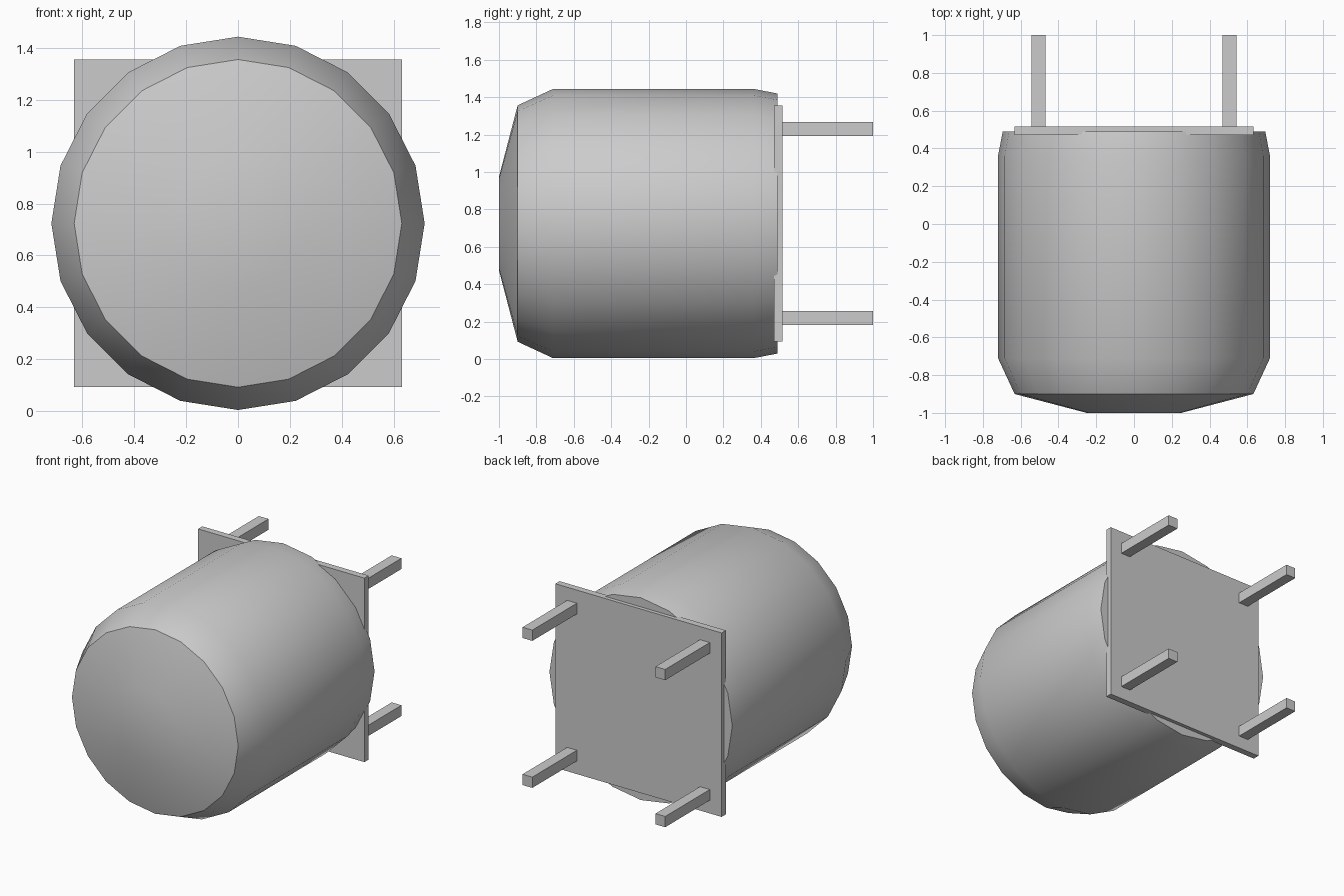
import bpy, math
from mathutils import Matrix

cube = bpy.data.objects.get("Cube")
if cube:
    bpy.data.objects.remove(cube, do_unlink=True)

CZ = 0.724  # height of the body's axis

grey = bpy.data.materials.new("light_grey")
grey.use_nodes = True
colour = (0.6, 0.6, 0.6, 1)
grey.diffuse_color = colour
grey.node_tree.nodes["Principled BSDF"].inputs["Base Color"].default_value = colour


def box(name, centre, size):
    bpy.ops.mesh.primitive_cube_add(size=1, location=centre)
    ob = bpy.context.object
    ob.name = name
    ob.scale = size
    bpy.ops.object.transform_apply(location=False, rotation=False, scale=True)
    ob.data.materials.append(grey)
    return ob


def lathe(name, profile, sides):
    """Closed solid turned about the y axis from (radius, y) pairs."""
    verts, faces = [], []
    for r, y in profile:
        for i in range(sides):
            a = 2 * math.pi * i / sides
            verts.append((r * math.sin(a), y, r * math.cos(a)))
    for k in range(len(profile) - 1):
        for i in range(sides):
            j = (i + 1) % sides
            a, b = k * sides, (k + 1) * sides
            faces.append((a + i, a + j, b + j, b + i))
    last = (len(profile) - 1) * sides
    faces.append(tuple(reversed(range(sides))))
    faces.append(tuple(range(last, last + sides)))
    me = bpy.data.meshes.new(name)
    me.from_pydata(verts, [], faces)
    ob = bpy.data.objects.new(name, me)
    bpy.context.collection.objects.link(ob)
    me.materials.append(grey)
    return ob


# Rounded drum body with a shallow domed front
body = lathe("body", [(0.25, -1), (0.632, -0.9), (0.72, -0.71),
                      (0.72, 0.36), (0.695, 0.49)], 20)
body.location.z = CZ
bpy.ops.object.select_all(action='DESELECT')
body.select_set(True)
bpy.context.view_layer.objects.active = body
bpy.ops.object.mode_set(mode='EDIT')
bpy.ops.mesh.select_all(action='SELECT')
bpy.ops.mesh.normals_make_consistent(inside=False)
bpy.ops.object.mode_set(mode='OBJECT')
bpy.ops.object.shade_smooth_by_angle(angle=math.radians(30))

# Square back plate
box("back_plate", (0, 0.493, CZ), (1.264, 0.046, 1.264))

# Four square pins behind the plate
for x, side in ((0.505, "left"), (-0.505, "right")):
    for z, level in ((0.505, "upper"), (-0.505, "lower")):
        box(f"{level}_{side}_pin", (x, 0.75, CZ + z), (0.074, 0.5, 0.074))
